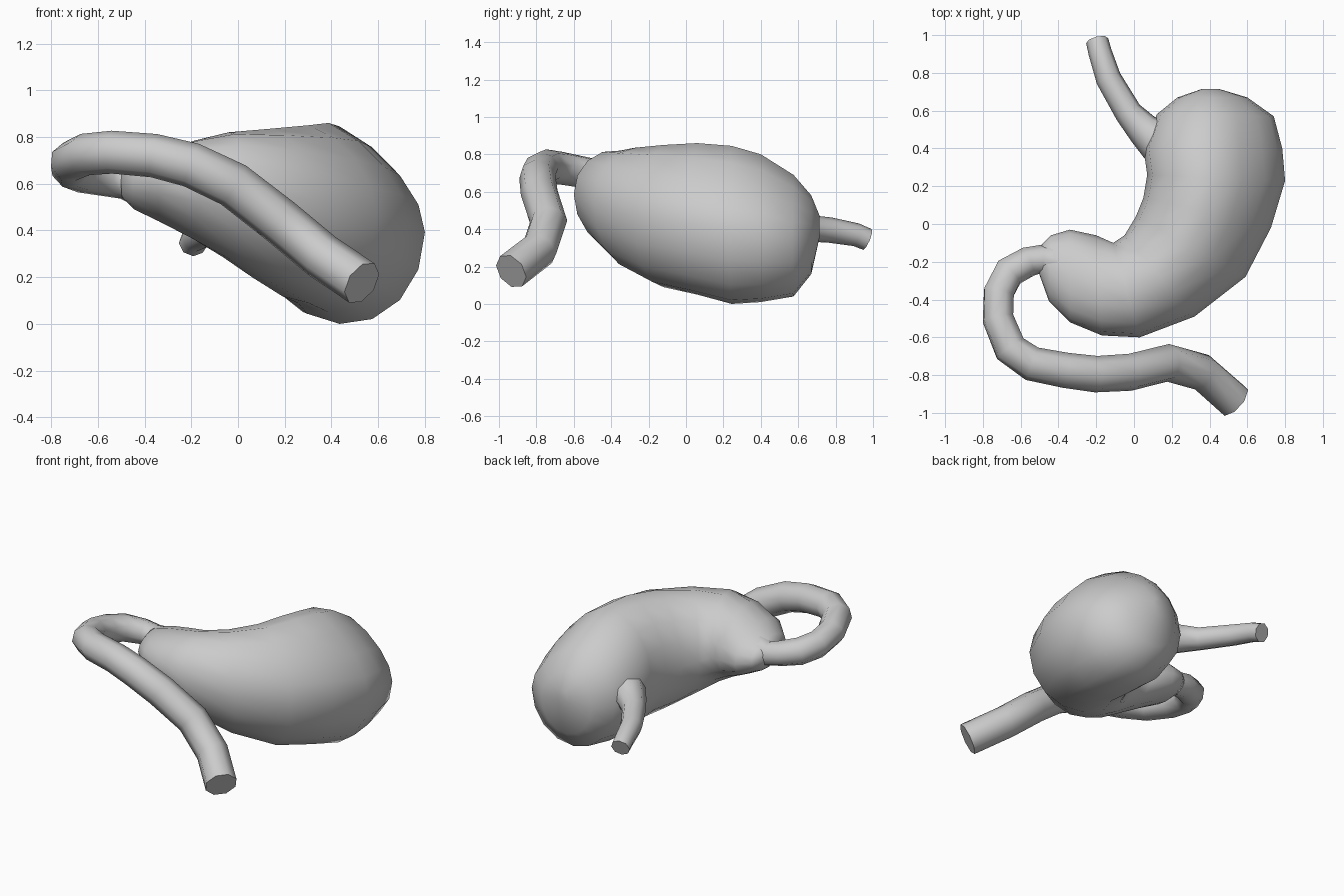
import bpy, bmesh, math
from mathutils import Vector

cube = bpy.data.objects.get("Cube")
if cube:
    bpy.data.objects.remove(cube, do_unlink=True)

grey = bpy.data.materials.new("plain grey")
grey.use_nodes = True
grey.diffuse_color = (0.6, 0.6, 0.6, 1)
grey.node_tree.nodes["Principled BSDF"].inputs["Base Color"].default_value = grey.diffuse_color


def loft(name, rings):
    """Skin a list of equal rings of points and close both ends flat."""
    bm = bmesh.new()
    loops = [[bm.verts.new(p) for p in ring] for ring in rings]
    n = len(loops[0])
    for a, b in zip(loops, loops[1:]):
        for i in range(n):
            j = (i + 1) % n
            bm.faces.new((a[i], a[j], b[j], b[i]))
    bm.faces.new(loops[0])
    bm.faces.new(loops[-1])
    bmesh.ops.recalc_face_normals(bm, faces=bm.faces)
    mesh = bpy.data.meshes.new(name)
    bm.to_mesh(mesh)
    bm.free()
    mesh.materials.append(grey)
    obj = bpy.data.objects.new(name, mesh)
    bpy.context.collection.objects.link(obj)
    bpy.ops.object.select_all(action="DESELECT")
    obj.select_set(True)
    bpy.context.view_layer.objects.active = obj
    bpy.ops.object.shade_smooth_by_angle(angle=math.radians(62))
    return obj


def section(inner, outer, low, high, lift, trim, sides=16):
    """Upright oval between two plan points; lift raises its outer edge,
    trim lowers its outer shoulder."""
    a, b = Vector(inner), Vector(outer)
    mid, half = (a + b) / 2, (b - a) / 2
    ring = []
    for i in range(sides):
        c, s = math.cos(math.tau * i / sides), math.sin(math.tau * i / sides)
        p = mid + half * c
        z = (low + high) / 2 + (high - low) / 2 * s + lift * c
        ring.append((p.x, p.y, z - trim * max(c, 0) * max(s, 0)))
    return ring


def tube(name, path, sides=8):
    """Sweep a round section along (x, y, z, radius) points."""
    pts = [Vector(p[:3]) for p in path]
    rings, side = [], None
    for i, p in enumerate(pts):
        along = (pts[min(i + 1, len(pts) - 1)] - pts[max(i - 1, 0)]).normalized()
        side = along.orthogonal() if side is None else side - along * side.dot(along)
        side.normalize()
        up = along.cross(side)
        r = path[i][3]
        rings.append([p + r * (side * math.cos(t) + up * math.sin(t))
                      for t in (math.tau * k / sides for k in range(sides))])
    return loft(name, rings)


# Bulging curved sac, from the round back end to the narrow outlet
loft("stomach_body", [section(*s) for s in (
    ((0.36, 0.715), (0.45, 0.715), 0.36, 0.47, 0, 0),
    ((0.23, 0.67), (0.60, 0.67), 0.16, 0.58, -0.01, 0.04),
    ((0.12, 0.58), (0.74, 0.57), 0.04, 0.69, -0.02, 0.09),
    ((0.05, 0.40), (0.785, 0.40), 0.01, 0.80, -0.03, 0.12),
    ((0.07, 0.26), (0.80, 0.23), 0.00, 0.845, -0.03, 0.13),
    ((0.05, 0.14), (0.725, -0.02), 0.05, 0.86, -0.02, 0.11),
    ((0.01, 0.04), (0.59, -0.28), 0.09, 0.85, 0, 0.07),
    ((-0.05, -0.06), (0.32, -0.49), 0.18, 0.835, 0.02, 0.03),
    ((-0.11, -0.10), (0.03, -0.60), 0.28, 0.82, 0.035, 0),
    ((-0.20, -0.06), (-0.17, -0.59), 0.36, 0.785, 0.035, 0),
    ((-0.34, -0.03), (-0.34, -0.52), 0.44, 0.735, 0.03, 0),
    ((-0.44, -0.06), (-0.45, -0.41), 0.49, 0.69, 0.01, 0),
    ((-0.49, -0.11), (-0.50, -0.27), 0.54, 0.66, 0, 0),
)])

# Inlet tube joining the sac
tube("inlet_tube", [
    (-0.195, 0.97, 0.345, 0.06), (-0.18, 0.91, 0.37, 0.062),
    (-0.135, 0.77, 0.395, 0.068), (-0.03, 0.59, 0.41, 0.073),
    (0.05, 0.50, 0.42, 0.09), (0.13, 0.44, 0.43, 0.12)])

# Outlet tube looping round and down across the front
tube("outlet_tube", [
    (-0.42, -0.20, 0.60, 0.10), (-0.49, -0.185, 0.61, 0.075),
    (-0.56, -0.20, 0.625, 0.08), (-0.66, -0.255, 0.645, 0.086),
    (-0.715, -0.36, 0.665, 0.086), (-0.72, -0.50, 0.695, 0.086),
    (-0.655, -0.66, 0.725, 0.09), (-0.54, -0.74, 0.735, 0.092),
    (-0.36, -0.775, 0.72, 0.094), (-0.20, -0.795, 0.68, 0.097),
    (-0.02, -0.785, 0.595, 0.099), (0.18, -0.735, 0.44, 0.1),
    (0.36, -0.785, 0.29, 0.1), (0.53, -0.935, 0.175, 0.1)])
